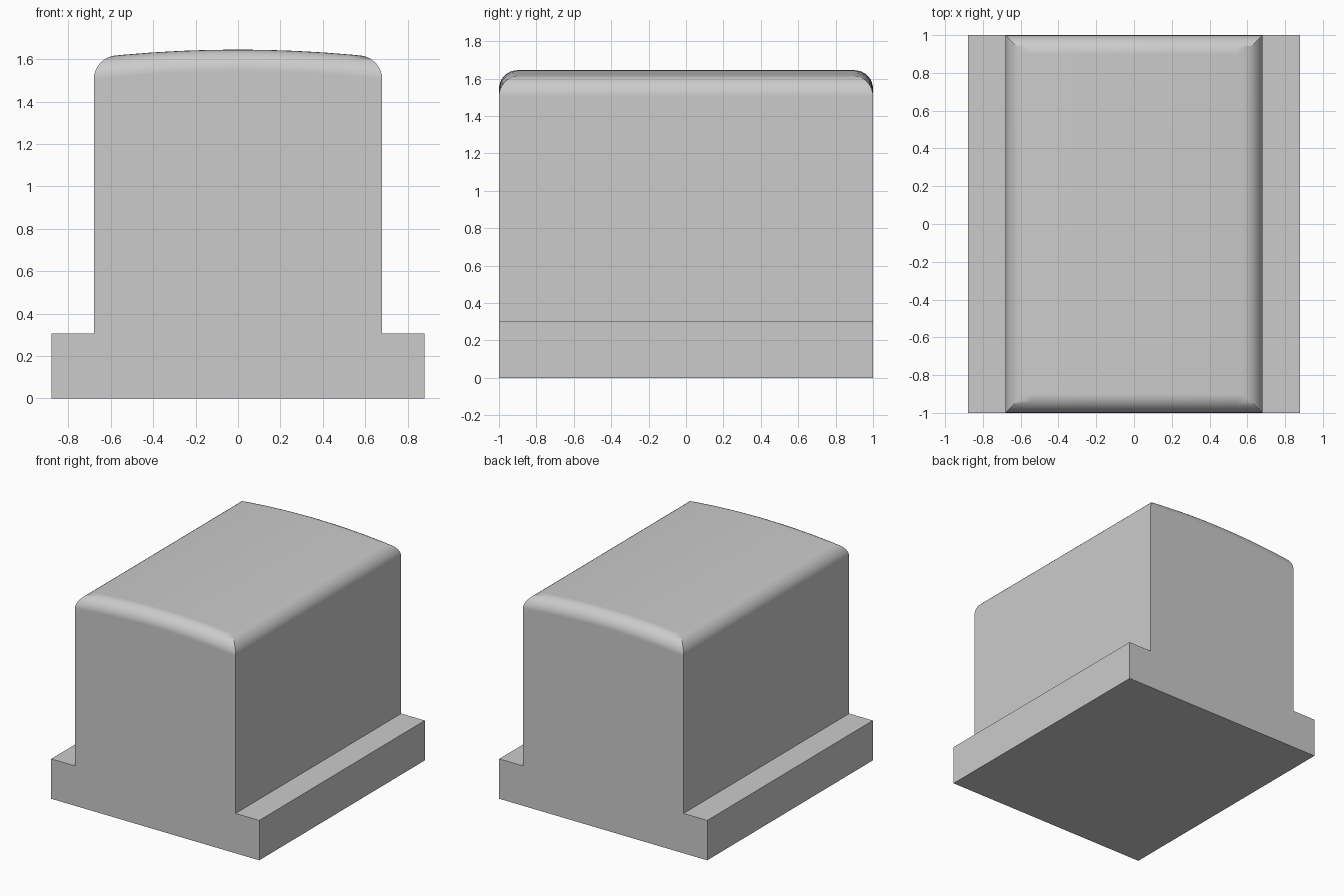
import bpy
import bmesh
import math

cube = bpy.data.objects.get("Cube")
if cube:
    bpy.data.objects.remove(cube, do_unlink=True)

BASE_HALF, BODY_HALF, HALF_LENGTH = 0.88, 0.68, 1.0
BASE_TOP, CROWN, CROWN_RADIUS, ROUNDING = 0.305, 1.645, 6.0, 0.1

grey = bpy.data.materials.new("plain grey")
grey.use_nodes = True
colour = (0.6, 0.6, 0.6, 1)
grey.diffuse_color = colour
grey.node_tree.nodes["Principled BSDF"].inputs["Base Color"].default_value = colour


def crown_height(x):
    return CROWN - CROWN_RADIUS + math.sqrt(CROWN_RADIUS ** 2 - x * x)


# Flanged cross-section with a gently crowned top
steps = 10
crown_xs = [BODY_HALF * (1 - 2 * i / steps) for i in range(steps + 1)]
profile = [(-BASE_HALF, 0), (BASE_HALF, 0), (BASE_HALF, BASE_TOP), (BODY_HALF, BASE_TOP)]
profile += [(x, crown_height(x)) for x in crown_xs]
profile += [(-BODY_HALF, BASE_TOP), (-BASE_HALF, BASE_TOP)]

# Extrude the cross-section along the length
bm = bmesh.new()
front = bm.faces.new([bm.verts.new((x, -HALF_LENGTH, z)) for x, z in profile])
extruded = bmesh.ops.extrude_face_region(bm, geom=[front], use_keep_orig=True)
moved = [v for v in extruded["geom"] if isinstance(v, bmesh.types.BMVert)]
bmesh.ops.translate(bm, verts=moved, vec=(0, 2 * HALF_LENGTH, 0))
bmesh.ops.recalc_face_normals(bm, faces=bm.faces)

# Round the four sides of the crown, leaving the upright corners sharp
rim = [e for e in bm.edges
       if all(v.co.z > 1.5 for v in e.verts) and e.calc_face_angle(0) > 1]
bmesh.ops.bevel(bm, geom=rim, offset=ROUNDING, offset_type='OFFSET',
                segments=8, profile=0.5, affect='EDGES', clamp_overlap=False)
bmesh.ops.recalc_face_normals(bm, faces=bm.faces)

mesh = bpy.data.meshes.new("flanged_block")
bm.to_mesh(mesh)
bm.free()
mesh.materials.append(grey)
block = bpy.data.objects.new("flanged_block", mesh)
bpy.context.collection.objects.link(block)

# Smooth rounding with crisp corners
bpy.context.view_layer.objects.active = block
block.select_set(True)
bpy.ops.object.shade_smooth_by_angle(angle=math.radians(30))
weighted = block.modifiers.new("flat side normals", 'WEIGHTED_NORMAL')
weighted.keep_sharp = True
